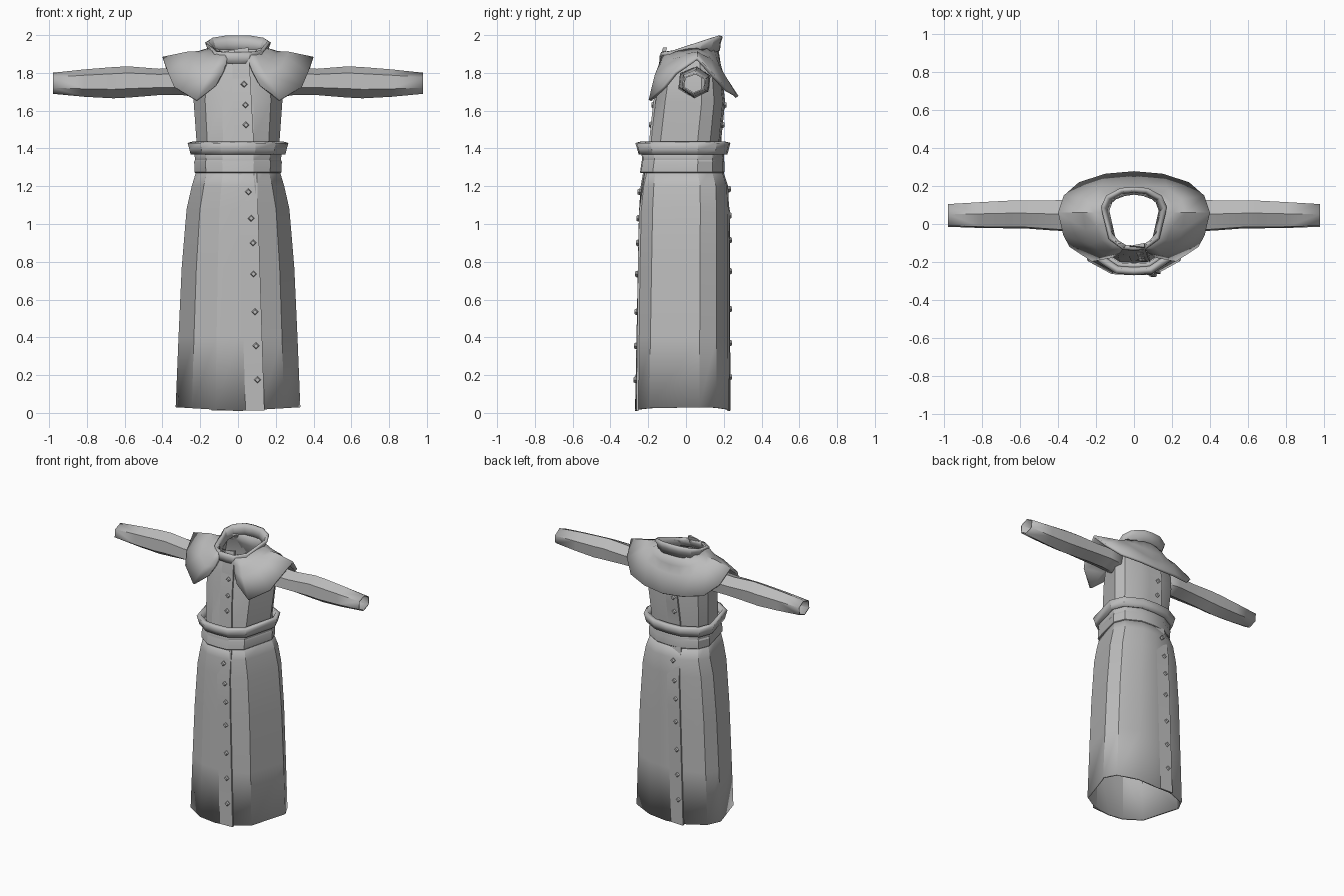
import bpy, math
from mathutils import Vector

if "Cube" in bpy.data.objects:
    bpy.data.objects.remove(bpy.data.objects["Cube"])

cloth = bpy.data.materials.new("grey cloth")
cloth.diffuse_color = (0.5, 0.5, 0.5, 1)
cloth.use_nodes = True
cloth.node_tree.nodes["Principled BSDF"].inputs["Base Color"].default_value = cloth.diffuse_color

# Half of the body cross-section, front to back, in unit size
HALF = [(0, -1), (.36, -.975), (.74, -.70), (1, .36), (.86, .72), (.42, .97), (0, 1)]
SECTION = HALF + [(-x, y) for x, y in HALF[-2:0:-1]]


def make(name, verts, faces, thick=0, mirror=False, angle=25):
    me = bpy.data.meshes.new(name)
    me.from_pydata(verts, [], faces)
    me.materials.append(cloth)
    ob = bpy.data.objects.new(name, me)
    bpy.context.collection.objects.link(ob)
    bpy.ops.object.select_all(action='DESELECT')
    ob.select_set(True)
    bpy.context.view_layer.objects.active = ob
    bpy.ops.object.mode_set(mode='EDIT')
    bpy.ops.mesh.select_all(action='SELECT')
    bpy.ops.mesh.normals_make_consistent(inside=False)
    bpy.ops.object.mode_set(mode='OBJECT')
    if mirror:
        m = ob.modifiers.new("mirror", 'MIRROR')
        m.use_clip = True
    if thick:
        s = ob.modifiers.new("thickness", 'SOLIDIFY')
        s.thickness = thick
        s.offset = -1
    bpy.ops.object.shade_smooth_by_angle(angle=math.radians(angle))
    return ob


def loft(name, rings, closed=True, caps=False, **kw):
    n = len(rings[0])
    verts = [p for r in rings for p in r]
    faces = [(i * n + j, i * n + (j + 1) % n, (i + 1) * n + (j + 1) % n, (i + 1) * n + j)
             for i in range(len(rings) - 1) for j in range(n if closed else n - 1)]
    if caps:
        faces += [tuple(range(n)), tuple(range(len(verts) - n, len(verts)))]
    return make(name, verts, faces, **kw)


def body_ring(z, w, yf, yb, tilt=0, sag=0):
    mid, half = (yf + yb) / 2, (yb - yf) / 2
    return [(x * w, mid + y * half, z + tilt * y + sag * abs(x)) for x, y in SECTION]


def surface(rows, x, z, side):
    """y of the cloth at x, z; side -1 is the front, 1 the back."""
    for a, b in zip(rows, rows[1:]):
        if a[0] <= z <= b[0]:
            t = (z - a[0]) / (b[0] - a[0])
            w, yf, yb = [a[k] + t * (b[k] - a[k]) for k in (1, 2, 3)]
            break
    pts = [(px * w, py) for px, py in (HALF if side < 0 else HALF[::-1])]
    for (x0, y0), (x1, y1) in zip(pts, pts[1:]):
        if x0 <= abs(x) <= x1:
            v = y0 + (abs(x) - x0) / (x1 - x0) * (y1 - y0)
            return (yf + yb) / 2 + v * (yb - yf) / 2


# Rows: height, half width, front y, back y
SKIRT = [(.01, .33, -.27, .232), (.4, .315, -.262, .23), (.77, .298, -.255, .23),
         (1.08, .272, -.248, .228), (1.2, .245, -.24, .223), (1.3, .215, -.222, .19)]
TORSO = [(1.28, .212, -.21, .18), (1.44, .22, -.19, .18), (1.65, .235, -.165, .2),
         (1.78, .23, -.14, .185)]

# Skirt and torso
loft("skirt", [body_ring(*r, sag=.02 if i == 0 else 0) for i, r in enumerate(SKIRT)], thick=.012)
loft("torso", [body_ring(*r) for r in TORSO]
     + [body_ring(1.86, .2, -.13, .165, .02), body_ring(1.89, .13, -.12, .16, .03)])

# Standing collar, higher at the back
loft("collar", [body_ring(1.885, .13, -.122, .16, .035), body_ring(1.925, .145, -.12, .165, .04),
                body_ring(1.952, .157, -.113, .176, .047)], thick=.02)

# Sash with a flared upper band
loft("sash", [body_ring(*r) for r in [(1.27, .226, -.24, .2), (1.275, .23, -.243, .203),
     (1.33, .232, -.235, .203), (1.34, .227, -.232, .2), (1.395, .235, -.238, .204)]], thick=.03)
loft("sash_upper_band", [body_ring(*r) for r in [(1.375, .222, -.222, .19), (1.40, .228, -.228, .197),
     (1.437, .238, -.24, .206)]], thick=.03)


# Overlapping flaps: a wedge that is thick at its free edge
def flap(name, rows, z0, z1, x0, x1, side):
    rings = []
    for i in range(7):
        t = i / 6
        z, x = z0 + t * (z1 - z0), -side * (x0 + t * (x1 - x0))
        back = x + side * .1
        y = surface(rows, x, z, side)
        rings.append([(x, y - side * .004, z), (x, y + side * .011, z),
                      (back, surface(rows, back, z, side) + side * .001, z)])
    loft(name, rings, caps=True)


# Diamond studs
def stud(name, rows, x, z, side):
    y = surface(rows, x, z, side)
    rings = [[(x + r * math.cos(k * math.pi / 2), y + side * d, z + r * math.sin(k * math.pi / 2))
              for k in range(4)] for r, d in ((.013, -.005), (.018, .008), (.012, .018))]
    loft(name, rings, caps=True)


for side, label in ((-1, "front"), (1, "back")):
    flap(label + "_skirt_flap", SKIRT, .012, 1.28, .14, .10, side)
    flap(label + "_torso_flap", TORSO, 1.40, 1.78, .085, .065, side)
    lift = .015 if side > 0 else 0
    for x, z in [(.055, 1.17), (.07, 1.03), (.08, .9), (.082, .735), (.09, .535), (.095, .355), (.103, .175)]:
        stud(label + "_skirt_button", SKIRT, -side * x, z + lift, side)
    for x, z in [(.032, 1.74), (.04, 1.63), (.042, 1.525)]:
        stud(label + "_torso_button", TORSO, -side * x, z, side)
# Upper front flap edge reaching the collar
loft("neck_flap", [[(.065, -.136, 1.77), (.065, -.15, 1.77), (-.03, -.143, 1.77)],
                   [(.06, -.118, 1.87), (.06, -.137, 1.87), (-.03, -.132, 1.87)],
                   [(.055, -.1, 1.935), (.055, -.122, 1.935), (-.02, -.115, 1.925)]], caps=True)

# Shoulder cape: neck, middle and hem lines, from front opening to centre back
NECK = [(.05, -.125, 1.915), (.09, -.1, 1.91), (.12, -.06, 1.92), (.14, 0, 1.93), (.148, .06, 1.935),
        (.135, .11, 1.935), (.1, .145, 1.93), (.05, .165, 1.925), (0, .172, 1.925)]
MID = [(.077, -.155, 1.81), (.15, -.165, 1.79), (.225, -.11, 1.835), (.255, -.03, 1.885), (.27, .06, 1.912),
       (.25, .13, 1.875), (.18, .185, 1.825), (.09, .197, 1.8), (0, .195, 1.79)]
HEM = [(.115, -.178, 1.735), (.222, -.198, 1.657), (.34, -.12, 1.73), (.372, -.06, 1.805), (.4, .06, 1.885),
       (.37, .15, 1.79), (.29, .22, 1.715), (.15, .265, 1.69), (0, .278, 1.678)]
UPPER = [(Vector(a) + Vector(b)) / 2 + Vector((0, 0, -.008)) for a, b in zip(NECK, MID)]
loft("shoulder_cape", [NECK, UPPER, MID, HEM], closed=False, thick=.018, mirror=True, angle=35)

# Six-sided sleeves: x, centre y, centre z, y radius, z radius
SLEEVE = [(.17, .045, 1.75, .085, .085), (.3, .045, 1.755, .085, .072), (.42, .045, 1.752, .08, .07),
          (.58, .05, 1.752, .073, .083), (.66, .05, 1.748, .073, .083), (.81, .047, 1.746, .068, .073),
          (.98, .045, 1.745, .06, .056)]
rings = [[(x, cy + ry * 1.1 * math.sin(a), cz + rz * math.cos(a))
          for a in [math.radians(5 + 60 * k) for k in range(6)]] for x, cy, cz, ry, rz in SLEEVE]
for s, label in ((1, "left"), (-1, "right")):
    loft(label + "_sleeve", [[(s * x, y, z) for x, y, z in r] for r in rings], thick=.008)
